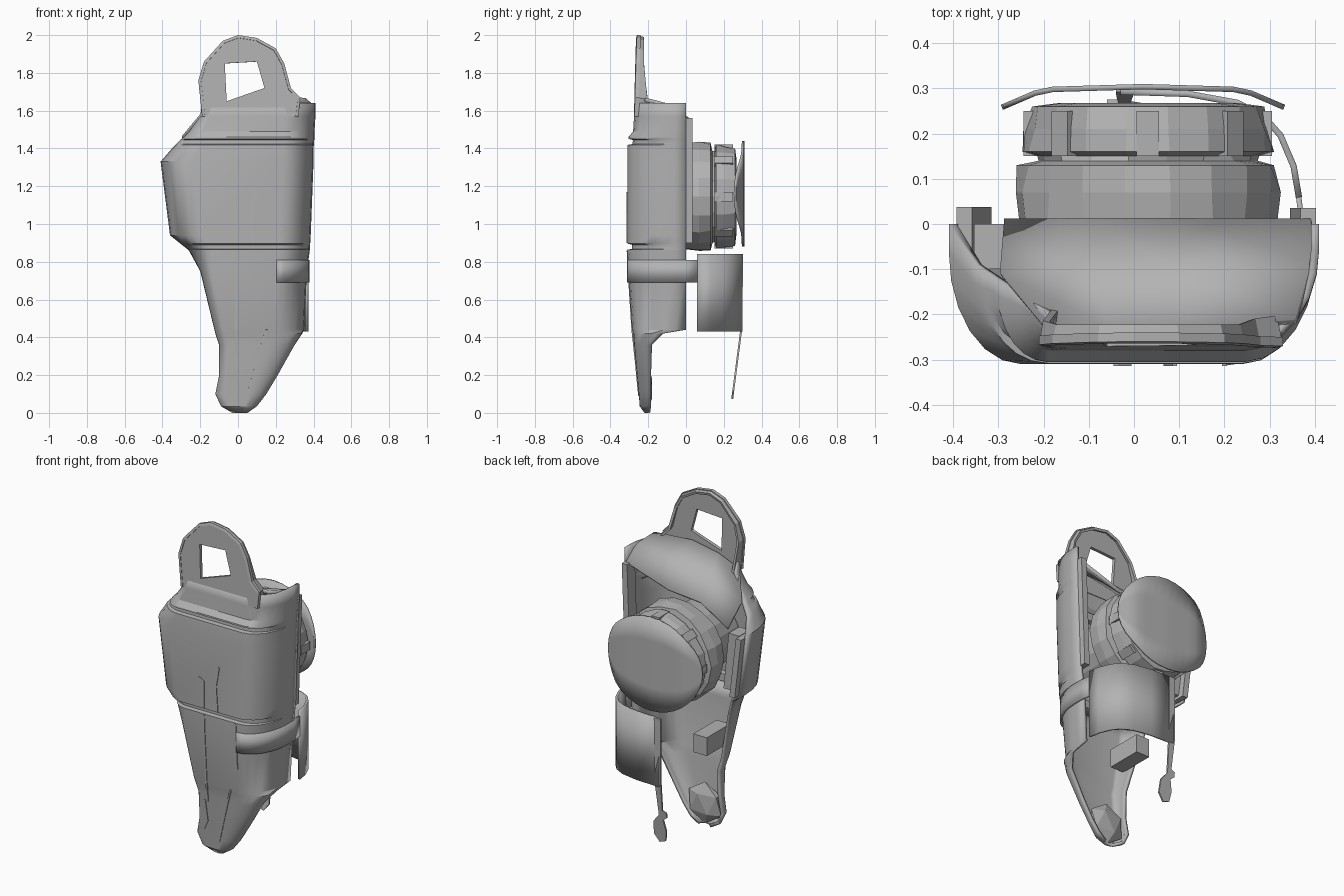
import bpy, bmesh, math
from mathutils import Matrix, Vector

old = bpy.data.objects.get("Cube")
if old:
    bpy.data.objects.remove(old, do_unlink=True)

grey = bpy.data.materials.new("plain_grey")
grey.use_nodes = True
shade = (0.45, 0.45, 0.45, 1)
grey.diffuse_color = shade
grey.node_tree.nodes["Principled BSDF"].inputs["Base Color"].default_value = shade


def finish(name, bm, thickness=0, smooth=False):
    mesh = bpy.data.meshes.new(name)
    bm.to_mesh(mesh)
    bm.free()
    mesh.materials.append(grey)
    obj = bpy.data.objects.new(name, mesh)
    bpy.context.collection.objects.link(obj)
    if thickness:
        mod = obj.modifiers.new("thickness", 'SOLIDIFY')
        mod.thickness = thickness
        mod.offset = -1
    if smooth:
        bpy.ops.object.select_all(action='DESELECT')
        obj.select_set(True)
        bpy.context.view_layer.objects.active = obj
        bpy.ops.object.shade_smooth_by_angle(angle=math.radians(30))


def grid(name, rows, thickness=0, smooth=False, solid=False):
    """Skin a list of equally long rows of points."""
    bm = bmesh.new()
    vs = [[bm.verts.new(p) for p in row] for row in rows]
    for a, b in zip(vs, vs[1:]):
        for j in range(len(a) - 1):
            bm.faces.new((a[j], a[j + 1], b[j + 1], b[j]))
    if solid:
        bmesh.ops.remove_doubles(bm, verts=bm.verts, dist=0.0005)
        bmesh.ops.recalc_face_normals(bm, faces=bm.faces)
    finish(name, bm, thickness, smooth)


def revolve(name, profile, cx, cz, sides, wobble):
    """Turn (radius, y) points around an axis along y, slightly uneven."""
    rows = []
    for k, (r, y) in enumerate(profile):
        row = []
        for i in range(sides + 1):
            a = math.tau * (i % sides) / sides
            rr = r * (1 - wobble * ((i % sides * 5 + k * 3) % 4))
            row.append((cx + rr * math.cos(a), y, cz + rr * math.sin(a)))
        rows.append(row)
    grid(name, rows, solid=True)


def box(name, lo, hi, turn=0, lean=0):
    """Block between two corners; turned around y, leaning in x with height."""
    bm = bmesh.new()
    lo, hi = Vector(lo), Vector(hi)
    bmesh.ops.create_cube(bm, size=1)
    m = (Matrix.Translation((lo + hi) / 2) @ Matrix.Rotation(turn, 4, 'Y')
         @ Matrix.Diagonal((*(hi - lo), 1)))
    bmesh.ops.transform(bm, matrix=m, verts=bm.verts)
    for v in bm.verts:
        v.co.x += lean * (v.co.z - lo.z)
    finish(name, bm)


def wall(name, path, z0, z1, thickness):
    rows = [[(x, y, z) for x, y in path] for z in (z0, z1)]
    grid(name, rows, thickness, smooth=True)


def cutout(name, loops, to_point, thickness):
    """Flat plate from an outline and optional hole."""
    bm = bmesh.new()
    edges = []
    for loop in loops:
        vs = [bm.verts.new(to_point(*p)) for p in loop]
        edges += [bm.edges.new((a, b)) for a, b in zip(vs, vs[1:] + vs[:1])]
    bmesh.ops.triangle_fill(bm, edges=edges, use_beauty=True)
    for f in bm.faces:
        f.normal_update()
        if f.normal.y > 0:
            f.normal_flip()
    finish(name, bm, thickness)


# Shell sections: height, left x, right x, front y, left rear y, right rear y
sections = [
    (0, -.03, .05, -.22, -.19, -.19), (.035, -.09, .1, -.245, -.185, -.185),
    (.1, -.12, .15, -.25, -.185, -.185), (.2, -.1, .21, -.26, -.185, -.185),
    (.36, -.1, .3, -.275, -.18, -.18), (.42, -.12, .34, -.28, -.18, -.12),
    (.44, -.125, .35, -.285, -.18, 0), (.75, -.2, .365, -.305, -.14, 0),
    (.86, -.26, .38, -.31, -.08, 0), (.94, -.36, .385, -.31, 0, 0),
    (1.33, -.41, .4, -.31, 0, 0), (1.4, -.35, .4, -.31, -.09, 0),
    (1.46, -.29, .405, -.305, -.13, 0), (1.49, -.26, .405, -.28, -.15, 0),
    (1.57, -.2, .41, -.275, -.19, 0), (1.64, -.19, .41, -.27, -.21, 0),
]


def section_at(z):
    for a, b in zip(sections, sections[1:]):
        if a[0] <= z <= b[0]:
            t = (z - a[0]) / (b[0] - a[0])
            return [p + (q - p) * t for p, q in zip(a, b)]


def shell_row(s):
    z, xl, xr, yf, yl, yr = s
    row = [(xl, yl, z)]
    steps = 6
    for side, x, rear in ((-1, xl, yl), (1, xr, yr)):
        rx = min(.16, .35 * (xr - xl))
        if side < 0:
            # the right edge is tighter towards the top and the tip
            rx = max(.05, rx - max(0, z - 1.4, (.94 - z) * .5))
        ry = .8 * (rear - yf)
        arc = []
        for i in range(steps + 1):
            a = math.pi / 2 * i / steps
            arc.append((x - side * rx * (1 - math.cos(a)),
                        yf + ry * (1 - math.sin(a)), z))
        row += arc if side < 0 else arc[::-1]
    return row + [(xr, yr, z)]


# Front shell with two horizontal grooves
levels = list(sections)
for groove in (.88, 1.435):
    for dz, depth in ((-.016, 0), (-.012, .025), (.01, .025), (.016, 0)):
        s = section_at(groove + dz)
        s[3] += depth
        levels.append(s)
levels.sort(key=lambda s: s[0])
grid("front_shell", [shell_row(s) for s in levels], .018, smooth=True)

# Carrying handle with a rim that deepens towards its foot
outer = [(-.19, 1.57), (-.21, 1.76), (-.18, 1.86), (-.08, 1.97), (0, 2), (.1, 1.985),
         (.2, 1.93), (.245, 1.85), (.28, 1.72), (.33, 1.67), (.32, 1.57)]
hole = [(-.06, 1.65), (.14, 1.72), (.1, 1.86), (-.07, 1.85)]


def handle_point(x, z):
    return (x, -.274 + .03 * (z - 1.54), z)


cutout("handle", [outer, hole], handle_point, .02)
front_rim = [handle_point(x, z) for x, z in outer]
back_rim = [(x * .96, -.222 + .15 * max(0, 1.85 - z) ** 1.2, z - .01) for x, z in outer]
grid("handle_rim", [front_rim, back_rim], .015)

# Hood sloping from the handle to the back, closing the top of the shell
top_edge = [(-.19, -.24, 1.57), (-.05, -.24, 1.63), (.12, -.24, 1.66), (.36, -.22, 1.65)]
mid_edge = [(-.29, -.12, 1.45), (-.08, -.12, 1.54), (.12, -.12, 1.57), (.395, -.1, 1.62)]
low_edge = [(-.28, 0, 1.33), (-.1, 0, 1.44), (.12, 0, 1.46), (.395, 0, 1.55)]
grid("hood", [low_edge, mid_edge, top_edge], .02, smooth=True)

# Round drum behind the shell
revolve("drum", [(0, -.28), (.2, -.28), (.21, -.04), (.29, 0), (.295, .07), (.29, .13),
                 (.25, .14), (.25, .15), (.28, .16), (.275, .21), (.265, .26),
                 (.2, .268), (0, .268)], .03, 1.145, 18, .012)
for i in range(8):
    a = math.tau * i / 8
    x, z = .03 + .25 * math.cos(a), 1.145 + .25 * math.sin(a)
    box("drum_lug", (x - .025, .15, z - .025), (x + .025, .25, z + .025), -a)

# Thin round lid, nearly flat, folding forward at both sides
lid = []
for i in range(19):
    a = math.pi * i / 18
    x, h = -.31 * math.cos(a), max(.004, .28 * math.sin(a))
    y = .298 - .03 * abs(x) - .4 * max(0, abs(x) - .22)
    lid.append([(.02 + x, y, 1.16 + h * t) for t in (1, .5, 0, -.5, -1)])
grid("lid", lid, .012, smooth=True)

# Strap round the left side, carrying a curved guard
arc = [math.pi / 2 * i / 8 for i in range(9)]
strap = [(.205 + .174 * math.sin(a), -.06 - .253 * math.cos(a)) for a in arc]
wall("side_strap", strap + [(.378, 0), (.37, .065)], .69, .81, .012)
guard = [(.372, .06), (.36, .13), (.33, .2), (.29, .245), (.23, .275), (.12, .295), (-.03, .3)]
wall("rear_guard", guard, .43, .84, .014)

# Thin hanging lever with a rounded end
lever = [(-.04, .84), (.0, .84), (.0, .45), (-.01, .25), (.03, .2), (.035, .12), (.0, .075),
         (-.04, .09), (-.05, .15), (-.035, .22), (-.06, .24), (-.06, .27), (-.035, .28),
         (-.04, .45)]
cutout("lever", [lever], lambda x, z: (x, min(.292, .23 + .13 * z), z), .01)

# Rear tabs and inner blocks, following the shell edges
box("left_tab", (.345, -.04, .9), (.38, .035, 1.56), lean=.035)
box("right_tab", (-.35, -.1, .95), (-.315, .038, 1.31), lean=-.12)
box("right_ledge", (-.32, -.1, .97), (-.25, 0, 1.31), lean=-.1)
box("inner_block", (-.125, -.24, .52), (-.035, -.02, .63))

# Lumpy solid toe inside the tip
bm = bmesh.new()
bmesh.ops.create_icosphere(bm, subdivisions=1, radius=1)
bmesh.ops.transform(bm, verts=bm.verts, matrix=Matrix.Translation((.02, -.21, .13))
                    @ Matrix.Diagonal((.12, .035, .125, 1)))
finish("toe", bm)


# Fine raised seams on the front
def seam(points):
    rows = []
    for x, z in points:
        y = section_at(z)[3] - .004
        rows.append([(x - .005, y, z), (x + .005, y, z)])
    grid("front_seam", rows, .008)


seam([(-.01, .32), (-.01, .44), (-.01, .75), (-.01, .86)])
seam([(-.01, .9), (-.01, 1.06), (-.04, 1.08)])
seam([(.08, .9), (.07, 1.05), (.09, 1.17)])
seam([(.05, .09), (.1, .27), (.15, .44)])
seam([(-.05, .14), (-.02, .2), (-.03, .33)])
seam([(.2, .58), (.2, .75), (.2, .86)])
